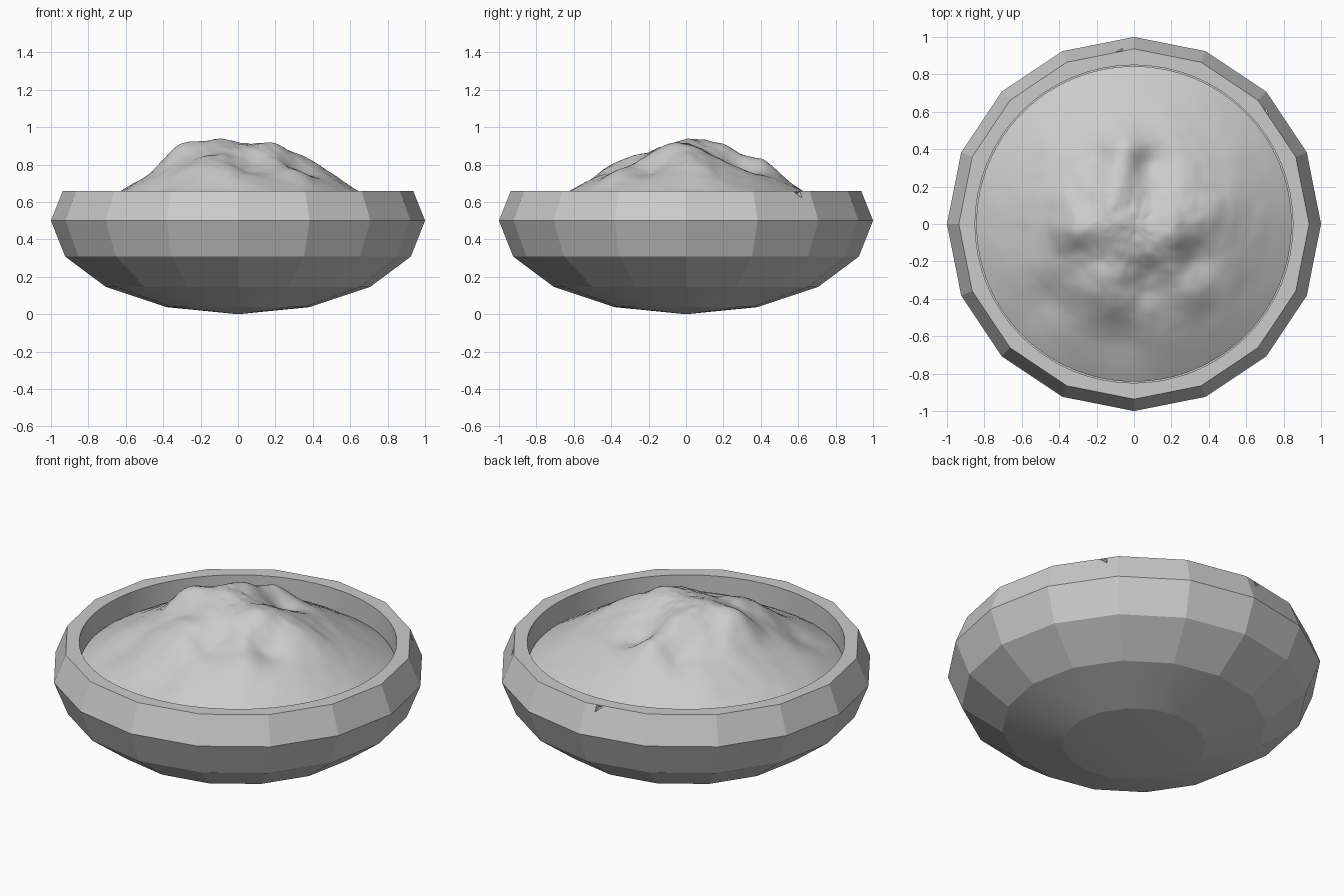
import bpy
import bmesh
import math
from mathutils import Vector, Matrix, noise

default_cube = bpy.data.objects.get("Cube")
if default_cube:
    bpy.data.objects.remove(default_cube, do_unlink=True)

RIM_Z = 0.66
HOLE_RADIUS = 0.85
FLOOR_Z = 0.5


def make_material(name, value):
    mat = bpy.data.materials.new(name)
    mat.use_nodes = True
    colour = (value, value, value, 1)
    mat.diffuse_color = colour
    mat.node_tree.nodes["Principled BSDF"].inputs["Base Color"].default_value = colour
    return mat


grey = make_material("stone grey", 0.6)


def make_object(name, bm):
    bmesh.ops.recalc_face_normals(bm, faces=bm.faces)
    mesh = bpy.data.meshes.new(name)
    bm.to_mesh(mesh)
    bm.free()
    mesh.materials.append(grey)
    obj = bpy.data.objects.new(name, mesh)
    bpy.context.collection.objects.link(obj)
    return obj


def select_only(obj):
    bpy.ops.object.select_all(action="DESELECT")
    obj.select_set(True)
    bpy.context.view_layer.objects.active = obj


def subtract(target, cutter):
    cutter.hide_render = True
    mod = target.modifiers.new("cut", "BOOLEAN")
    mod.operation = "DIFFERENCE"
    mod.solver = "EXACT"
    mod.object = cutter
    select_only(target)
    bpy.ops.object.modifier_apply(modifier=mod.name)
    bpy.data.objects.remove(cutter, do_unlink=True)


# Bowl: flattened faceted sphere with its top sliced off
bm = bmesh.new()
bmesh.ops.create_uvsphere(bm, u_segments=16, v_segments=8, radius=1,
                          matrix=Matrix.Translation((0, 0, 0.5)) @ Matrix.Diagonal((1, 1, 0.5, 1)))
cut = bmesh.ops.bisect_plane(bm, geom=bm.verts[:] + bm.edges[:] + bm.faces[:],
                             plane_co=(0, 0, RIM_Z), plane_no=(0, 0, 1), clear_outer=True)
rim_edges = [e for e in cut["geom_cut"] if isinstance(e, bmesh.types.BMEdge)]
bmesh.ops.contextual_create(bm, geom=rim_edges)
bowl = make_object("bowl", bm)

# Round recess in the bowl
bm = bmesh.new()
bmesh.ops.create_cone(bm, cap_ends=True, segments=64, radius1=HOLE_RADIUS,
                      radius2=HOLE_RADIUS, depth=1,
                      matrix=Matrix.Translation((0, 0, FLOOR_Z + 0.5)))
subtract(bowl, make_object("recess_cutter", bm))

# Two small chips in the outer rim, each a shallow wedge beside a corner
for corner_angle, side in ((90, 1), (45, -1)):
    bm = bmesh.new()
    spin = Matrix.Rotation(math.radians(corner_angle), 3, "Z")
    surface = [Vector(p) for p in ((0.94, side * 0.03, 0.67),
                                   (0.92, side * 0.19, 0.67),
                                   (0.985, side * 0.03, 0.54))]
    outward = Vector((0.06, side * 0.012, 0.03))
    points = [p + outward for p in surface] + [Vector((0.9, side * 0.07, 0.64))]
    for p in points:
        bm.verts.new(spin @ p)
    bmesh.ops.convex_hull(bm, input=bm.verts)
    subtract(bowl, make_object("chip_cutter", bm))

select_only(bowl)
bpy.ops.object.shade_smooth_by_angle(angle=math.radians(10))

# Mountain: cone-like mound plus peaks, ridges and gullies (x, y, height, spread)
FEATURES = (
    (-0.18, 0.04, 0.07, 0.12), (-0.33, -0.04, 0.07, 0.08),
    (-0.08, 0.2, 0.05, 0.08), (-0.05, 0.4, 0.07, 0.08),
    (0.18, -0.08, 0.05, 0.09), (0.38, 0.03, 0.05, 0.12),
    (-0.15, -0.35, 0.05, 0.12), (0.3, -0.36, 0.03, 0.07),
    (0.08, 0.3, -0.06, 0.08), (-0.2, 0.36, -0.04, 0.06),
    (0.32, -0.18, -0.04, 0.07), (0.05, -0.33, -0.04, 0.08),
    (-0.08, -0.6, -0.03, 0.1), (-0.45, -0.4, -0.03, 0.1),
)


def height(x, y):
    t = math.hypot(x, y) / HOLE_RADIUS
    z = 0.53 + 0.36 * (1 - t ** 1.5)
    for fx, fy, h, spread in FEATURES:
        z += h * math.exp(-((x - fx) ** 2 + (y - fy) ** 2) / (2 * spread ** 2))
    rough = noise.fractal(Vector((x, y, 0.3)) * 5, 1.0, 2.0, 4)
    return max(z + 0.022 * rough * (1.1 - t), FLOOR_Z + 0.005)


bm = bmesh.new()
RINGS, SPOKES = 48, 112
centre = bm.verts.new((0, 0, height(0, 0)))
previous = None
for i in range(1, RINGS + 1):
    r = 0.843 * i / RINGS
    ring = []
    for j in range(SPOKES):
        a = math.tau * j / SPOKES
        x, y = r * math.cos(a), r * math.sin(a)
        ring.append(bm.verts.new((x, y, height(x, y))))
    for j in range(SPOKES):
        k = (j + 1) % SPOKES
        if previous:
            bm.faces.new((previous[j], ring[j], ring[k], previous[k]))
        else:
            bm.faces.new((centre, ring[j], ring[k]))
    previous = ring
# Short skirt closing the mountain down to the recess floor
skirt = [bm.verts.new((v.co.x, v.co.y, FLOOR_Z)) for v in previous]
for j in range(SPOKES):
    k = (j + 1) % SPOKES
    bm.faces.new((previous[j], skirt[j], skirt[k], previous[k]))
mountain = make_object("mountain", bm)
select_only(mountain)
bpy.ops.object.shade_smooth_by_angle(angle=math.radians(50))
